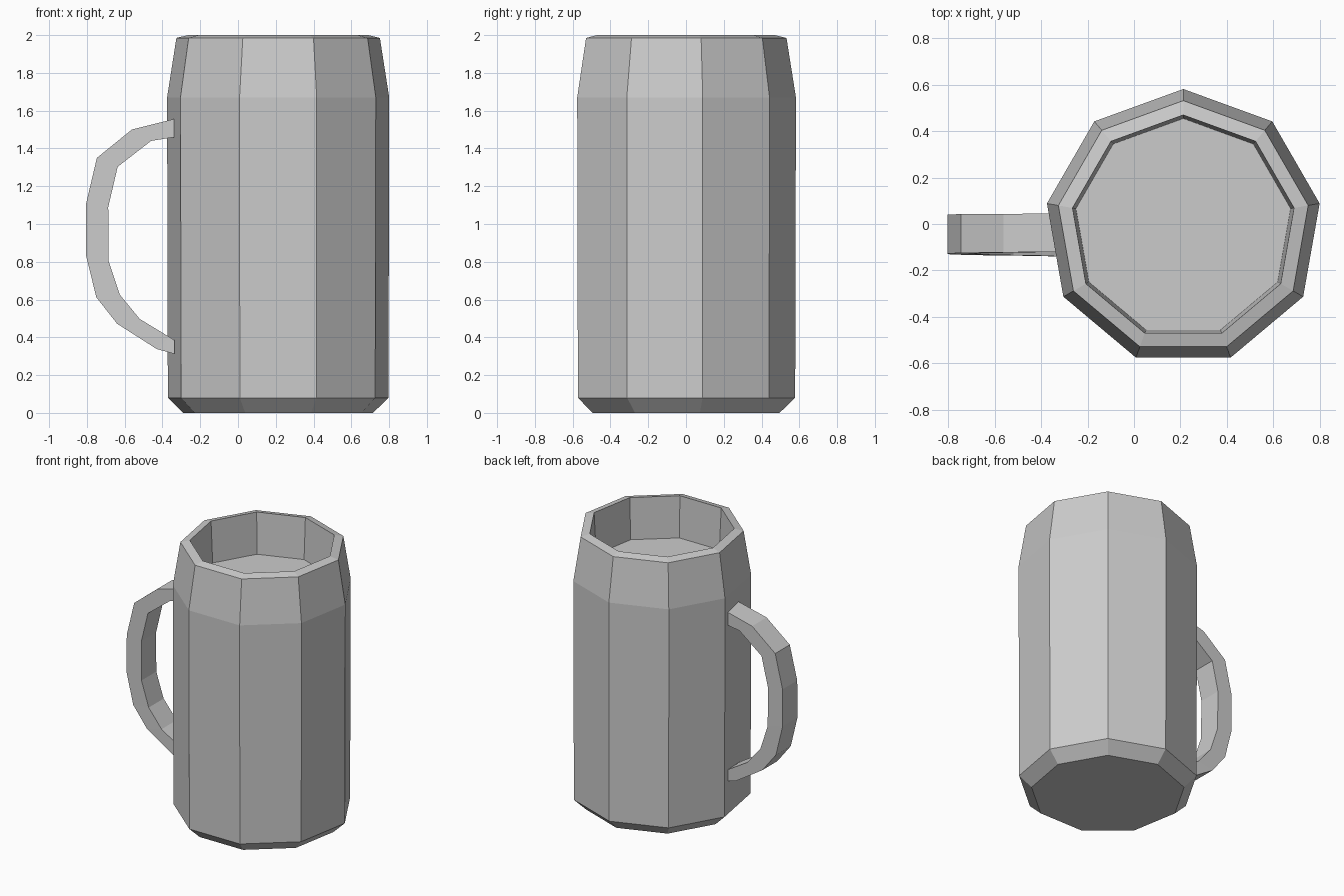
import bpy, bmesh
from math import radians, cos, sin

if "Cube" in bpy.data.objects:
    bpy.data.objects.remove(bpy.data.objects["Cube"])

SIDES = 9
CX, CY = 0.2125, -0.015


def finish(name, bm):
    bmesh.ops.recalc_face_normals(bm, faces=bm.faces)
    mesh = bpy.data.meshes.new(name)
    bm.to_mesh(mesh)
    bm.free()
    obj = bpy.data.objects.new(name, mesh)
    bpy.context.collection.objects.link(obj)
    return obj


def bridge(bm, a, b, closed=True):
    n = len(a)
    for i in range(n):
        j = (i + 1) % n
        bm.faces.new((a[i], a[j], b[j], b[i]))


# Mug body: nine-sided profile from base, over the rim, to the inner surface
profile = [(0.51, 0), (0.593, 0.08), (0.597, 1.67), (0.547, 1.985),
           (0.485, 2.0), (0.47, 1.70)]
bm = bmesh.new()
rings = []
for r, z in profile:
    angles = [radians(90 + 360 / SIDES * k) for k in range(SIDES)]
    rings.append([bm.verts.new((CX + r * cos(a), CY + r * sin(a), z)) for a in angles])
for a, b in zip(rings, rings[1:]):
    bridge(bm, a, b)
bm.faces.new(rings[0])
bm.faces.new(rings[-1])
finish("mug_body", bm)

# Handle: rectangular section swept along paired outer and inner points (x, z)
outer = [(-0.335, 1.557), (-0.562, 1.50), (-0.747, 1.35), (-0.805, 1.105),
         (-0.805, 0.835), (-0.75, 0.612), (-0.64, 0.472), (-0.43, 0.338), (-0.335, 0.312)]
inner = [(-0.335, 1.46), (-0.46, 1.44), (-0.637, 1.303), (-0.687, 1.09),
         (-0.685, 0.805), (-0.625, 0.625), (-0.52, 0.497), (-0.36, 0.40), (-0.335, 0.383)]
bm = bmesh.new()
sections = []
for i, ((xo, zo), (xi, zi)) in enumerate(zip(outer, inner)):
    t = i / (len(outer) - 1)
    front, back = -0.12 - 0.02 * t, 0.045 - 0.01 * t   # slight lean
    sections.append([bm.verts.new(p) for p in (
        (xo, front, zo), (xo, back, zo), (xi, back, zi), (xi, front, zi))])
for a, b in zip(sections, sections[1:]):
    bridge(bm, a, b)
bm.faces.new(sections[0])
bm.faces.new(sections[-1])
finish("handle", bm)
